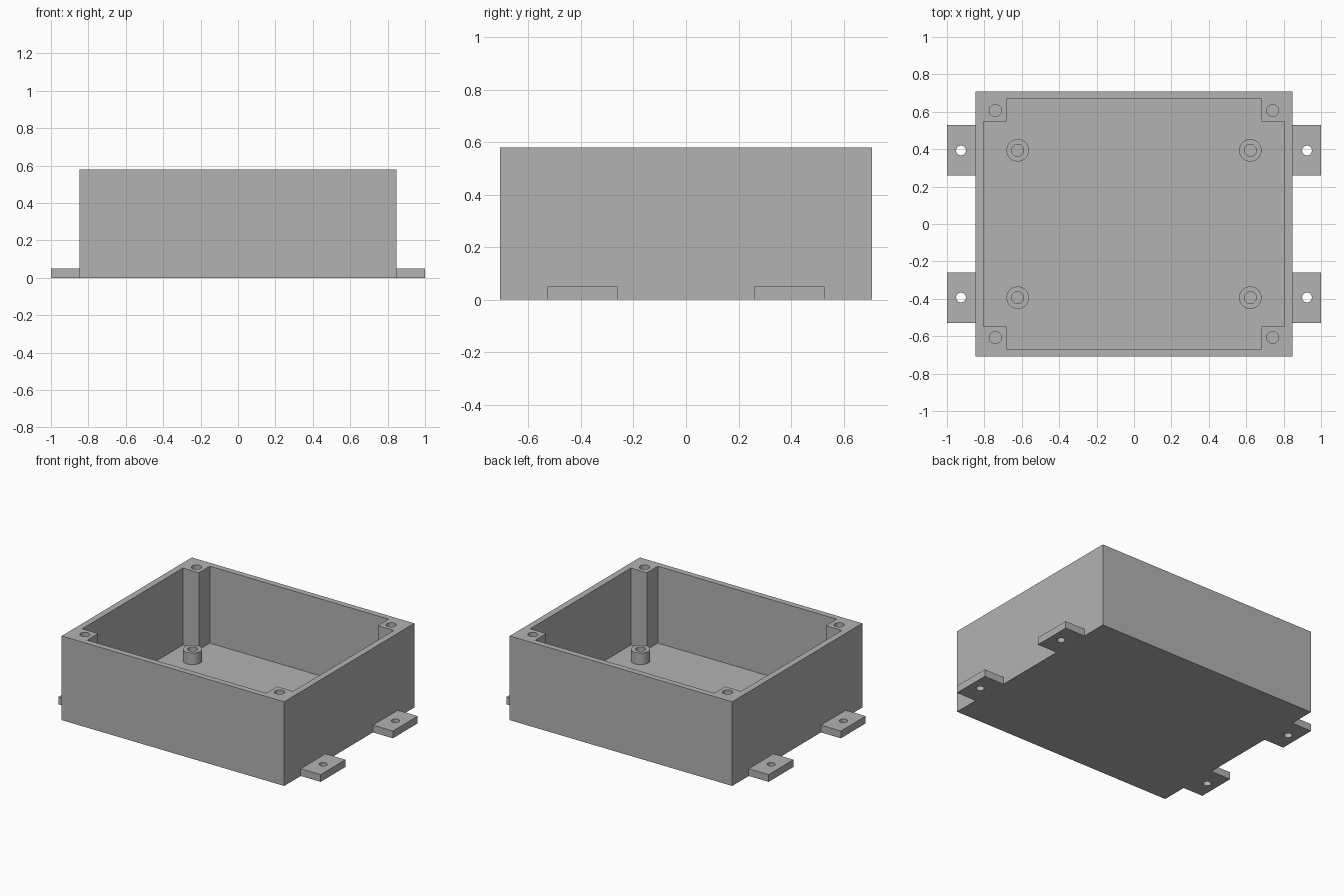
import bpy
import bmesh
from math import radians

if "Cube" in bpy.data.objects:
    bpy.data.objects.remove(bpy.data.objects["Cube"], do_unlink=True)

# Main dimensions (half widths in x and y, heights in z)
BOX_X, BOX_Y, HEIGHT = 0.848, 0.708, 0.58
CAVITY_X, CAVITY_Y, FLOOR = 0.804, 0.667, 0.05
POST_X, POST_Y = 0.682, 0.548
TAB_Y, TAB_HALF, TAB_TOP = 0.393, 0.135, 0.05
OVER = 0.1
CORNERS = [(sx, sy) for sx in (-1, 1) for sy in (-1, 1)]

grey = bpy.data.materials.new("plain grey")
grey.use_nodes = True
colour = (0.45, 0.45, 0.45, 1)
grey.diffuse_color = colour
grey.node_tree.nodes["Principled BSDF"].inputs["Base Color"].default_value = colour


def prism(name, outline, z0, z1):
    """Extrude a closed outline from z0 up to z1."""
    bm = bmesh.new()
    face = bm.faces.new([bm.verts.new((x, y, z0)) for x, y in outline])
    top = bmesh.ops.extrude_face_region(bm, geom=[face])["geom"]
    moved = [v for v in top if isinstance(v, bmesh.types.BMVert)]
    bmesh.ops.translate(bm, verts=moved, vec=(0, 0, z1 - z0))
    bmesh.ops.recalc_face_normals(bm, faces=bm.faces)
    mesh = bpy.data.meshes.new(name)
    bm.to_mesh(mesh)
    bm.free()
    mesh.materials.append(grey)
    obj = bpy.data.objects.new(name, mesh)
    bpy.context.collection.objects.link(obj)
    return obj


def box(name, x0, x1, y0, y1, z0, z1):
    return prism(name, [(x0, y0), (x1, y0), (x1, y1), (x0, y1)], z0, z1)


def cylinder(name, x, y, radius, z0, z1):
    bpy.ops.mesh.primitive_cylinder_add(
        vertices=48, radius=radius, depth=z1 - z0, location=(x, y, (z0 + z1) / 2))
    obj = bpy.context.object
    obj.name = name
    obj.data.materials.append(grey)
    return obj


def cut(target, cutter):
    """Subtract the cutter from the target and delete it."""
    cutter.hide_render = True
    mod = target.modifiers.new("cut", "BOOLEAN")
    mod.operation, mod.solver, mod.object = "DIFFERENCE", "EXACT", cutter
    bpy.context.view_layer.objects.active = target
    bpy.ops.object.modifier_apply(modifier=mod.name)
    bpy.data.objects.remove(cutter, do_unlink=True)


def smooth(obj):
    bpy.ops.object.select_all(action="DESELECT")
    obj.select_set(True)
    bpy.context.view_layer.objects.active = obj
    bpy.ops.object.shade_smooth_by_angle(angle=radians(30))


# Open box: the notched cavity leaves a square screw post in each corner
body = box("enclosure_body", -BOX_X, BOX_X, -BOX_Y, BOX_Y, 0, HEIGHT)
cavity = []
for sx, sy in [(1, 1), (-1, 1), (-1, -1), (1, -1)]:
    notch = [(CAVITY_X, POST_Y), (POST_X, POST_Y), (POST_X, CAVITY_Y)]
    if sx * sy < 0:
        notch.reverse()
    cavity += [(sx * x, sy * y) for x, y in notch]
cut(body, prism("cavity_cutter", cavity, FLOOR, HEIGHT + OVER))

# Lid screw holes down the posts
for sx, sy in CORNERS:
    cut(body, cylinder("screw_cutter", sx * 0.742, sy * 0.607, 0.032, FLOOR, HEIGHT + OVER))
smooth(body)

for sx, sy in CORNERS:
    place = ("left" if sx > 0 else "right") + ("_back" if sy > 0 else "_front")

    # Hollow standoffs on the floor
    x, y = sx * 0.622, sy * 0.394
    standoff = cylinder("standoff_" + place, x, y, 0.06, FLOOR, 0.13)
    cut(standoff, cylinder("bore_cutter", x, y, 0.032, FLOOR - OVER, 0.13 + OVER))
    smooth(standoff)

    # Drilled mounting tabs on both sides
    x0, x1 = sorted((sx * BOX_X, sx))
    y = sy * TAB_Y
    tab = box("mounting_tab_" + place, x0, x1, y - TAB_HALF, y + TAB_HALF, 0, TAB_TOP)
    cut(tab, cylinder("tab_hole_cutter", sx * 0.925, y, 0.026, -OVER, TAB_TOP + OVER))
    smooth(tab)
